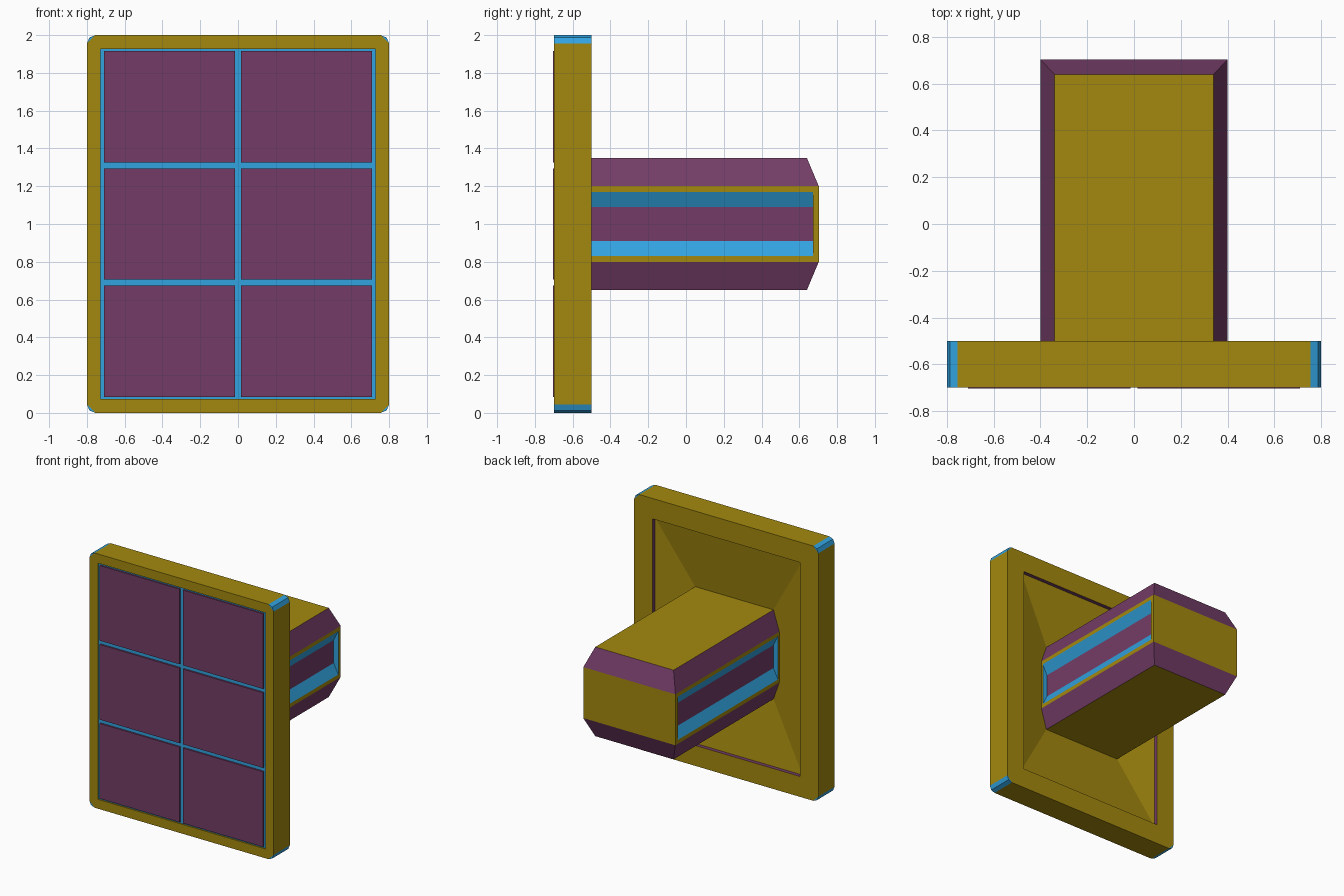
import bpy
import bmesh
from math import sin, cos, pi

cube = bpy.data.objects.get("Cube")
if cube:
    bpy.data.objects.remove(cube, do_unlink=True)


def material(name, rgb):
    m = bpy.data.materials.new(name)
    m.use_nodes = True
    m.diffuse_color = (*rgb, 1)
    m.node_tree.nodes["Principled BSDF"].inputs["Base Color"].default_value = (*rgb, 1)
    return m


MATS = [material("ochre", (0.37, 0.25, 0.0045)),
        material("plum", (0.175, 0.046, 0.135)),
        material("sky_blue", (0.032, 0.366, 0.745))]
OCHRE, PLUM, BLUE = range(3)


def finish(bm, name):
    mesh = bpy.data.meshes.new(name)
    bm.to_mesh(mesh)
    bm.free()
    for m in MATS:
        mesh.materials.append(m)
    ob = bpy.data.objects.new(name, mesh)
    bpy.context.collection.objects.link(ob)
    return ob


def loft(loops, bands, caps):
    """Skin a stack of equal-length loops, one colour per band and per end cap."""
    bm = bmesh.new()
    rings = [[bm.verts.new(p) for p in loop] for loop in loops]
    n = len(rings[0])
    for a, b, mat in zip(rings, rings[1:], bands):
        for i in range(n):
            j = (i + 1) % n
            bm.faces.new((a[i], a[j], b[j], b[i])).material_index = mat
    for ring, mat in zip((rings[0], rings[-1]), caps):
        bm.faces.new(ring).material_index = mat
    bmesh.ops.remove_doubles(bm, verts=bm.verts, dist=1e-5)
    bmesh.ops.recalc_face_normals(bm, faces=bm.faces)
    return bm


def clipped_rect(hx, hz, y, c=0.0):
    """Upright rectangle about z = 1 with corners clipped by c."""
    pts = []
    for sx, sz in ((1, 1), (-1, 1), (-1, -1), (1, -1)):
        pair = [(sx * hx, y, 1 + sz * (hz - c)), (sx * (hx - c), y, 1 + sz * hz)]
        pts += pair if sx * sz > 0 else pair[::-1]
    return pts


# Frame: shallow front tray, clipped outer edge, sloping recess at the back
FRONT, BACK, CLIP = -0.7, -0.5, 0.045
frame = loft(
    [clipped_rect(0.727, 0.927, FRONT + 0.01),
     clipped_rect(0.727, 0.927, FRONT),
     clipped_rect(0.8, 1.0, FRONT, CLIP),
     clipped_rect(0.8, 1.0, BACK, CLIP),
     clipped_rect(0.64, 0.84, BACK),
     clipped_rect(0.64, 0.84, BACK - 0.03),
     clipped_rect(0.34, 0.35, BACK - 0.1)],
    [OCHRE, OCHRE, OCHRE, OCHRE, PLUM, OCHRE], [BLUE, OCHRE])
finish(frame, "frame")

# Rounded corner guards
for sx, side in ((1, "left"), (-1, "right")):
    for sz, level in ((1, "top"), (-1, "bottom")):
        arc = [(0.8 - CLIP + CLIP * cos(a), 1 - CLIP + CLIP * sin(a))
               for a in (0, pi / 4, pi / 2)]
        loops = [[(sx * x, y, 1 + sz * z) for x, z in arc] for y in (FRONT, BACK)]
        finish(loft(loops, [BLUE], [BLUE, BLUE]), f"corner_{level}_{side}")

# Six front panels
for row in range(3):
    for sx, side in ((1, "left"), (-1, "right")):
        cx, cz = sx * 0.3625, 1 + (row - 1) * 0.62
        loops = [[(cx + dx * 0.3475, y, cz + dz * 0.295)
                  for dx, dz in ((-1, -1), (1, -1), (1, 1), (-1, 1))]
                 for y in (FRONT - 0.003, FRONT + 0.012)]
        finish(loft(loops, [PLUM], [PLUM, PLUM]), f"panel_{row + 1}_{side}")


# Rear block with sloping shoulders
def block_loop(hx, y_end, z):
    return [(-hx, -0.6, z), (hx, -0.6, z), (hx, y_end, z), (-hx, y_end, z)]


block = loft([block_loop(0.34, 0.64, 0.65), block_loop(0.4, 0.703, 0.8),
              block_loop(0.4, 0.703, 1.2), block_loop(0.34, 0.64, 1.35)],
             [PLUM, OCHRE, PLUM], [OCHRE, OCHRE])

# Side grooves: blue sloping walls, plum floor
block.normal_update()
sides = [f for f in block.faces if abs(f.normal.x) > 0.99]
bmesh.ops.inset_individual(block, faces=sides, thickness=0.03, use_even_offset=True)
for f in sides:
    f.material_index = BLUE
floors = bmesh.ops.extrude_discrete_faces(block, faces=sides)["faces"]
for f in floors:
    f.material_index = PLUM
    for v in f.verts:
        v.co.x *= 0.9
        v.co.z = 1 + (v.co.z - 1) * 0.53
bmesh.ops.recalc_face_normals(block, faces=block.faces)
finish(block, "rear_block")
